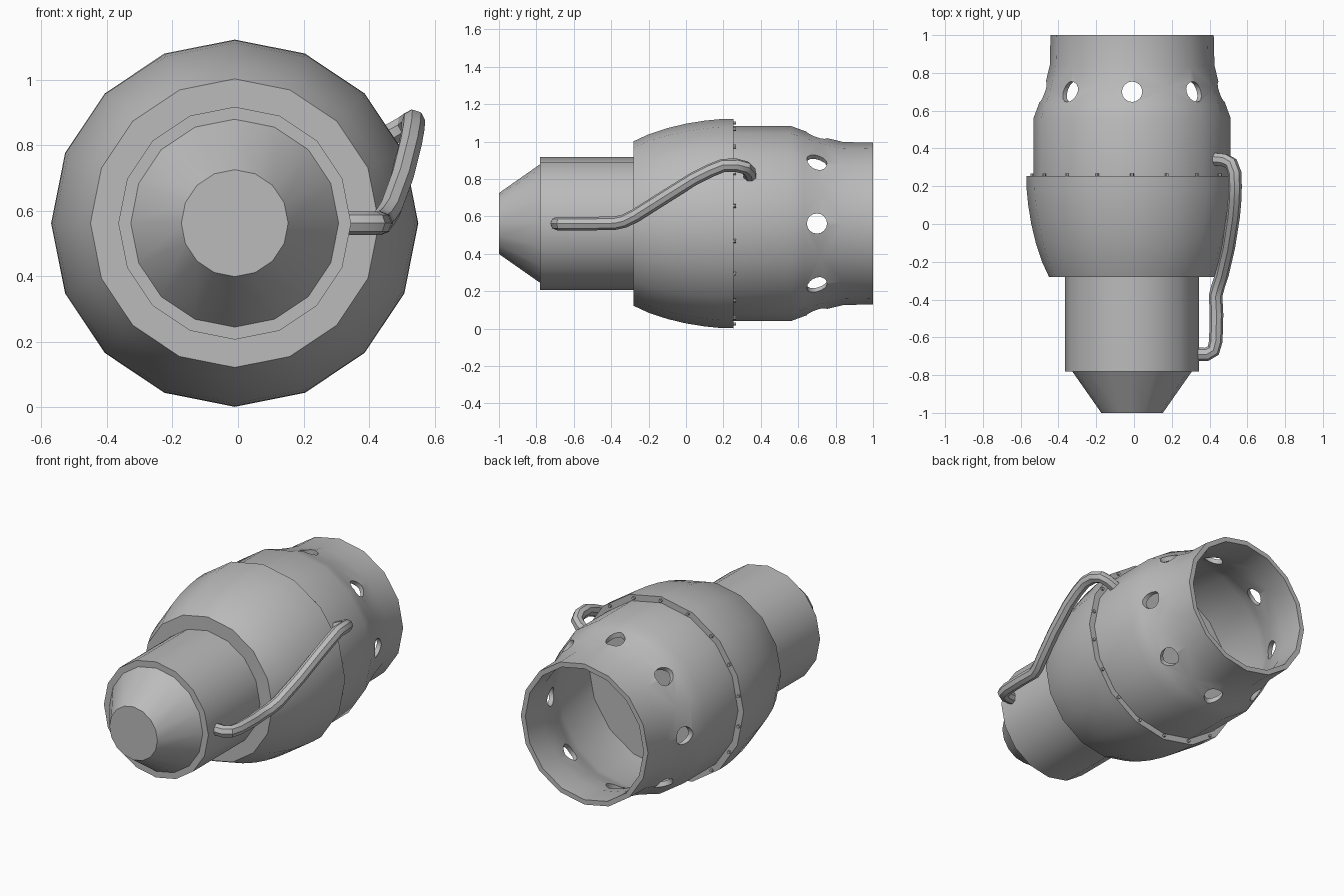
import bpy, bmesh, math
from mathutils import Vector, Matrix

if "Cube" in bpy.data.objects:
    bpy.data.objects.remove(bpy.data.objects["Cube"])

CX, CZ, SIDES = -0.01, 0.562, 16

metal = bpy.data.materials.new("grey_metal")
metal.diffuse_color = (0.5, 0.5, 0.5, 1)
metal.use_nodes = True
metal.node_tree.nodes["Principled BSDF"].inputs["Base Color"].default_value = metal.diffuse_color


def finish(bm, name):
    bmesh.ops.recalc_face_normals(bm, faces=bm.faces)
    me = bpy.data.meshes.new(name)
    bm.to_mesh(me)
    bm.free()
    me.materials.append(metal)
    ob = bpy.data.objects.new(name, me)
    bpy.context.collection.objects.link(ob)
    return ob


def smooth(ob):
    bpy.ops.object.select_all(action='DESELECT')
    ob.select_set(True)
    bpy.context.view_layer.objects.active = ob
    bpy.ops.object.shade_smooth_by_angle(angle=math.radians(30))


def lathe(name, profile, loop=False):
    """Turn (radius, y) points round the long axis; open profiles get end caps."""
    bm = bmesh.new()
    rings = []
    for r, y in profile:
        ring = []
        for i in range(SIDES):
            a = 2 * math.pi * i / SIDES
            ring.append(bm.verts.new((CX + r * math.cos(a), y, CZ + r * math.sin(a))))
        rings.append(ring)
    pairs = list(zip(rings, rings[1:]))
    if loop:
        pairs.append((rings[-1], rings[0]))
    else:
        bm.faces.new(rings[0])
        bm.faces.new(rings[-1])
    for p, q in pairs:
        for i in range(SIDES):
            j = (i + 1) % SIDES
            bm.faces.new((p[i], p[j], q[j], q[i]))
    return finish(bm, name)


# Nose cone, front tube and bulging middle housing
smooth(lathe("nose_cone", [(0.163, -1.0), (0.317, -0.78), (0.317, -0.7)]))
smooth(lathe("front_tube", [(0.355, -0.78), (0.355, -0.25)]))
smooth(lathe("bulged_housing", [(0.44, -0.28), (0.477, -0.2), (0.51, -0.1), (0.534, 0.0),
                                (0.55, 0.1), (0.558, 0.18), (0.56, 0.255)]))

# Hollow rear shell, outside then inside
shell = lathe("rear_shell", [(0.522, 0.25), (0.522, 0.56), (0.496, 0.63), (0.465, 0.72),
                             (0.436, 0.84), (0.432, 1.0), (0.402, 1.0), (0.406, 0.84),
                             (0.435, 0.72), (0.466, 0.63), (0.492, 0.56), (0.492, 0.25)], True)

# Eight round vents cut through the shell
bm = bmesh.new()
for k in range(8):
    d = Vector((math.cos(k * math.pi / 4), 0, math.sin(k * math.pi / 4)))
    mat = Matrix.Translation(Vector((CX, 0.7, CZ)) + d * 0.46) @ d.to_track_quat('Z', 'Y').to_matrix().to_4x4()
    bmesh.ops.create_cone(bm, cap_ends=True, segments=16, radius1=0.054, radius2=0.054,
                          depth=0.3, matrix=mat)
cutter = finish(bm, "vent_cutter")
cutter.hide_render = True
mod = shell.modifiers.new("vents", 'BOOLEAN')
mod.operation = 'DIFFERENCE'
mod.solver = 'EXACT'
mod.object = cutter
bpy.ops.object.select_all(action='DESELECT')
shell.select_set(True)
bpy.context.view_layer.objects.active = shell
bpy.ops.object.modifier_apply(modifier=mod.name)
bpy.data.objects.remove(cutter)
smooth(shell)

# Bolts on the step between housing and rear shell
bm = bmesh.new()
for k in range(18):
    a = math.radians(10 + 20 * k)
    pos = Vector((CX + 0.537 * math.cos(a), 0.258, CZ + 0.537 * math.sin(a)))
    mat = (Matrix.Translation(pos) @ Matrix.Rotation(-a, 4, 'Y')
           @ Matrix.Rotation(-math.pi / 2, 4, 'X'))
    bmesh.ops.create_cone(bm, cap_ends=True, segments=6, radius1=0.01, radius2=0.01,
                          depth=0.018, matrix=mat)
finish(bm, "bolts")

# Bent side pipe
path = [(0.30, -0.69, 0.562), (0.385, -0.69, 0.562), (0.42, -0.67, 0.562), (0.433, -0.62, 0.562),
        (0.437, -0.48, 0.562), (0.432, -0.38, 0.564), (0.445, -0.33, 0.575),
        (0.465, -0.27, 0.605), (0.50, -0.12, 0.70), (0.525, 0.04, 0.80), (0.533, 0.13, 0.845),
        (0.535, 0.20, 0.873), (0.533, 0.27, 0.873), (0.515, 0.32, 0.86),
        (0.48, 0.338, 0.84), (0.40, 0.345, 0.80)]
cu = bpy.data.curves.new("side_pipe", 'CURVE')
cu.dimensions = '3D'
cu.bevel_depth = 0.036
cu.bevel_resolution = 2
cu.use_fill_caps = True
sp = cu.splines.new('POLY')
sp.points.add(len(path) - 1)
for p, co in zip(sp.points, path):
    p.co = (*co, 1)
cu.materials.append(metal)
pipe = bpy.data.objects.new("side_pipe", cu)
bpy.context.collection.objects.link(pipe)
bpy.ops.object.select_all(action='DESELECT')
pipe.select_set(True)
bpy.context.view_layer.objects.active = pipe
bpy.ops.object.convert(target='MESH')
smooth(bpy.context.view_layer.objects.active)
